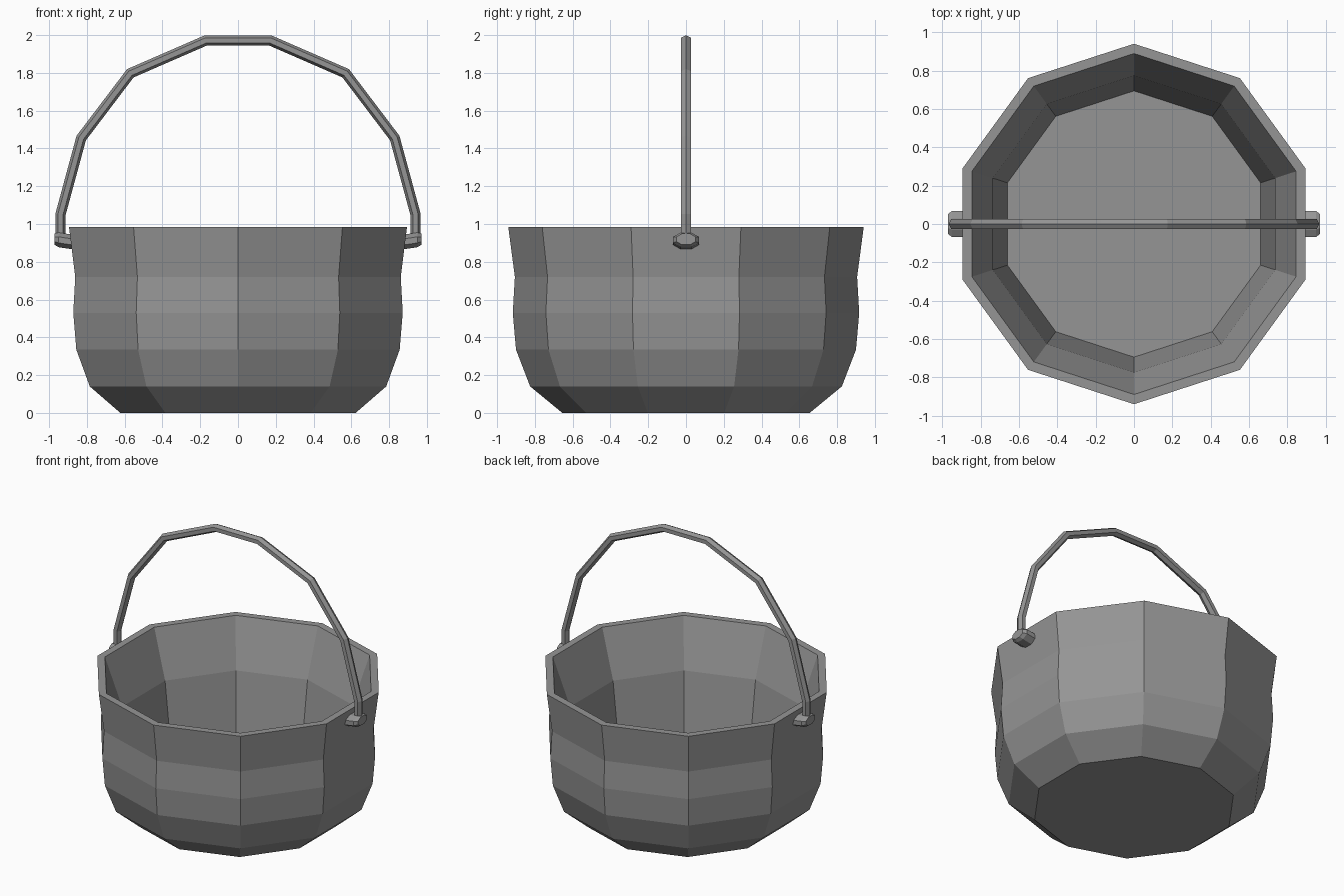
import bpy, bmesh, math
from mathutils import Vector

if "Cube" in bpy.data.objects:
    bpy.data.objects.remove(bpy.data.objects["Cube"])

metal = bpy.data.materials.new("grey iron")
metal.diffuse_color = (0.3, 0.3, 0.3, 1)
metal.use_nodes = True
metal.node_tree.nodes["Principled BSDF"].inputs["Base Color"].default_value = metal.diffuse_color


def skin(name, rings):
    """Flat-shaded solid through a list of equal-length vertex rings, capped at both ends."""
    bm = bmesh.new()
    loops = [[bm.verts.new(p) for p in ring] for ring in rings]
    n = len(loops[0])
    for a, b in zip(loops, loops[1:]):
        for i in range(n):
            j = (i + 1) % n
            bm.faces.new((a[i], a[j], b[j], b[i]))
    bm.faces.new(loops[0])
    bm.faces.new(loops[-1])
    bmesh.ops.recalc_face_normals(bm, faces=bm.faces)
    mesh = bpy.data.meshes.new(name)
    bm.to_mesh(mesh)
    bm.free()
    mesh.materials.append(metal)
    ob = bpy.data.objects.new(name, mesh)
    bpy.context.collection.objects.link(ob)
    return ob


# Ten-sided pot: outside from the base up, over the rim, down the inside to the floor
profile = [(0.655, 0), (0.825, 0.14), (0.90, 0.335), (0.917, 0.53), (0.906, 0.72),
           (0.941, 0.985), (0.89, 0.985), (0.775, 0.65), (0.695, 0.07)]
angles = [math.radians(90 + 36 * k) for k in range(10)]
skin("pot", [[(r * math.cos(a), r * math.sin(a), z) for a in angles] for r, z in profile])

# Hexagonal bail handle swept along an arch in the xz plane
half = [(0.94, 0.93), (0.94, 1.05), (0.83, 1.455), (0.57, 1.798), (0.17, 1.972)]
path = [Vector((x, 0, z)) for x, z in half]
path += [Vector((-p.x, 0, p.z)) for p in reversed(path)]
rings = []
for i, p in enumerate(path):
    before = (p - path[i - 1]).normalized() if i else Vector((0, 0, 1))
    after = (path[i + 1] - p).normalized() if i < len(path) - 1 else Vector((0, 0, -1))
    t = (before + after).normalized()
    out = Vector((t.z, 0, -t.x)) / t.dot(after)      # mitred outward direction
    rings.append([p + out * 0.027 * math.cos(k * math.pi / 3)
                  + Vector((0, 0.031 * math.sin(k * math.pi / 3), 0)) for k in range(6)])
skin("bail_handle", rings)

# Eight-sided lugs holding the handle ends, tilted slightly upward
for side, label in ((1, "right"), (-1, "left")):
    rings = []
    for x, s in ((0.85, 1.0), (0.95, 1.0), (0.972, 0.75)):
        zc = 0.913 + 0.15 * (x - 0.93)
        rings.append([(side * x, s * 0.074 * math.cos(a), zc + s * 0.042 * math.sin(a))
                      for a in (math.radians(22.5 + 45 * k) for k in range(8))])
    skin(label + "_lug", rings)
